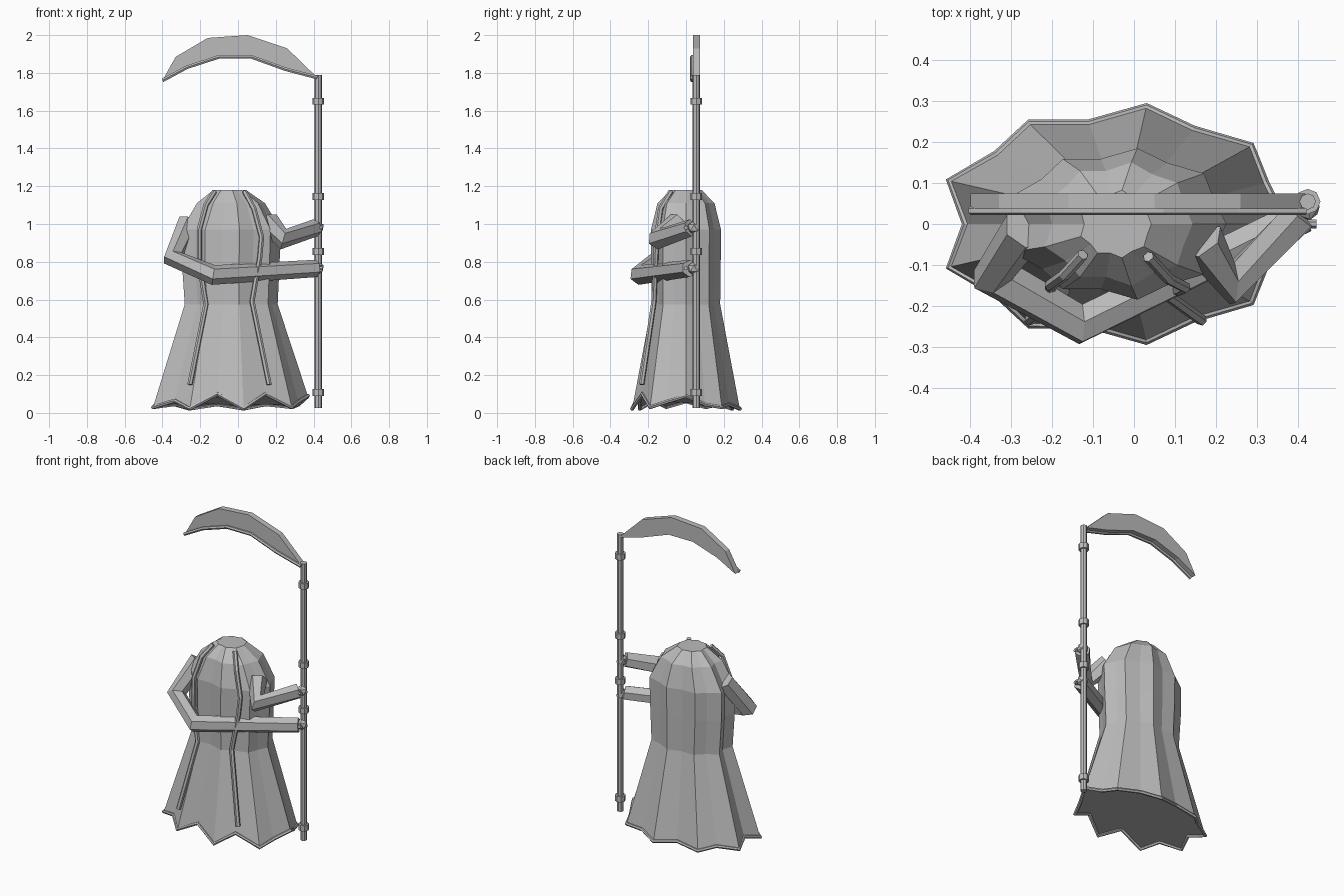
import bpy
import bmesh
from mathutils import Vector

cube = bpy.data.objects.get("Cube")
if cube:
    bpy.data.objects.remove(cube, do_unlink=True)

grey = bpy.data.materials.new("plain grey")
grey.use_nodes = True
grey.diffuse_color = (0.5, 0.5, 0.5, 1)
grey.node_tree.nodes["Principled BSDF"].inputs["Base Color"].default_value = (0.5, 0.5, 0.5, 1)


def add_mesh(name, bm):
    bmesh.ops.recalc_face_normals(bm, faces=bm.faces)
    mesh = bpy.data.meshes.new(name)
    bm.to_mesh(mesh)
    bm.free()
    mesh.materials.append(grey)
    obj = bpy.data.objects.new(name, mesh)
    bpy.context.collection.objects.link(obj)


def tube(name, points, radius, cyclic=False, taper=None):
    """Six-sided bar following a path."""
    curve = bpy.data.curves.new(name, "CURVE")
    curve.dimensions = "3D"
    curve.bevel_depth = radius
    curve.bevel_resolution = 1
    curve.use_fill_caps = True
    spline = curve.splines.new("POLY")
    spline.points.add(len(points) - 1)
    for i, (target, p) in enumerate(zip(spline.points, points)):
        target.co = (*p, 1)
        target.radius = taper[i] if taper else 1
    spline.use_cyclic_u = cyclic
    spline.use_smooth = False
    curve.materials.append(grey)
    obj = bpy.data.objects.new(name, curve)
    bpy.context.collection.objects.link(obj)
    bpy.ops.object.select_all(action="DESELECT")
    obj.select_set(True)
    bpy.context.view_layer.objects.active = obj
    bpy.ops.object.convert(target="MESH")


def rod(name, x, y, z0, z1, radius):
    """Upright eight-sided cylinder."""
    bm = bmesh.new()
    bmesh.ops.create_cone(bm, cap_ends=True, segments=8, radius1=radius,
                          radius2=radius, depth=z1 - z0)
    bmesh.ops.translate(bm, verts=bm.verts, vec=(x, y, (z0 + z1) / 2))
    add_mesh(name, bm)


# Robe hem: scalloped half outline from the right side round to the left
half_hem = [(-0.41, 0, 0.06), (-0.45, 0.105, 0.03), (-0.335, 0.17, 0.065),
            (-0.255, 0.245, 0.022), (-0.11, 0.245, 0.1), (0.03, 0.285, 0.022),
            (0.145, 0.23, 0.1), (0.285, 0.19, 0.03), (0.32, 0.1, 0.06),
            (0.37, 0, 0.09)]
# The back of the hem waves less than the front
back_hem = [(x, y, 0.045 if 0.045 < z and 0 < y else z) for x, y, z in half_hem]
hem = back_hem + [(x, -y, z) for x, y, z in reversed(half_hem[1:-1])]

# Robe body: the hem outline carried up; height, centre x, width and depth scale
levels = [(0.575, -0.03, 0.6, 0.635),
          (0.79, -0.035, 0.63, 0.645),
          (0.97, -0.03, 0.64, 0.65),
          (1.11, -0.035, 0.44, 0.53),
          (1.18, -0.045, 0.21, 0.29)]
bm = bmesh.new()
rings = [[bm.verts.new(p) for p in hem]]
for height, cx, sx, sy in levels:
    rings.append([bm.verts.new((cx + (x - cx) * sx, y * sy, height))
                  for x, y, z in hem])
for low, high in zip(rings, rings[1:]):
    for k in range(len(hem)):
        n = (k + 1) % len(hem)
        bm.faces.new((low[k], low[n], high[n], high[k]))
bm.faces.new(rings[-1])
bm.faces.new(rings[0])
add_mesh("robe", bm)
tube("hem_trim", hem, 0.011, cyclic=True)

# Hanging cords down the front
tube("right_cord", [(-0.125, -0.075, 1.172), (-0.17, -0.125, 1.1),
                    (-0.205, -0.15, 0.97), (-0.205, -0.155, 0.79),
                    (-0.17, -0.165, 0.575), (-0.255, -0.235, 0.15)], 0.014)
tube("left_cord", [(0.035, -0.08, 1.172), (0.085, -0.135, 1.08),
                   (0.125, -0.155, 0.93), (0.115, -0.16, 0.82),
                   (0.075, -0.17, 0.59), (0.165, -0.235, 0.15)], 0.014)

# Sleeves reaching to the shaft
PX, PY = 0.425, 0.055
tube("right_arm", [(-0.265, -0.01, 1.01), (-0.345, -0.125, 0.82),
                   (-0.13, -0.245, 0.73), (0.415, 0.02, 0.765)],
     0.056, taper=[1, 1, 0.95, 0.82])
tube("left_arm", [(0.165, -0.04, 1.01), (0.24, -0.145, 0.92),
                  (0.41, 0.025, 0.98)], 0.057, taper=[1, 1, 0.82])

# Hands gripping the shaft, each with a short finger across the front
for side, z in (("right", 0.765), ("left", 0.98)):
    bm = bmesh.new()
    bmesh.ops.create_icosphere(bm, subdivisions=1, radius=0.036)
    bmesh.ops.translate(bm, verts=bm.verts, vec=(PX - 0.003, 0.042, z))
    add_mesh(side + "_hand", bm)
    tube(side + "_finger", [(PX - 0.02, 0.0, z), (PX + 0.022, 0.0, z)], 0.011)

# Shaft and its collars
rod("shaft", PX, PY, 0.025, 1.79, 0.02)
for i, z in enumerate((0.108, 0.855, 1.145, 1.65)):
    rod(f"collar_{i + 1}", PX, PY, z - 0.018, z + 0.018, 0.031)

# Curved blade with a thickened cutting edge
outer = [(0.42, 1.775), (0.26, 1.93), (0.05, 2.0), (-0.16, 1.985),
         (-0.33, 1.885), (-0.4, 1.76)]
inner = [(-0.27, 1.83), (-0.1, 1.885), (0.07, 1.885), (0.25, 1.82)]
bm = bmesh.new()
face = bm.faces.new([bm.verts.new((x, 0.037, z)) for x, z in outer + inner])
back = bmesh.ops.extrude_face_region(bm, geom=[face])
moved = [v for v in back["geom"] if isinstance(v, bmesh.types.BMVert)]
bmesh.ops.translate(bm, verts=moved, vec=Vector((0, 0.038, 0)))
add_mesh("blade", bm)
edge = [outer[-1]] + inner + [outer[0]]
tube("blade_edge", [(x, 0.033, z) for x, z in edge], 0.011)
